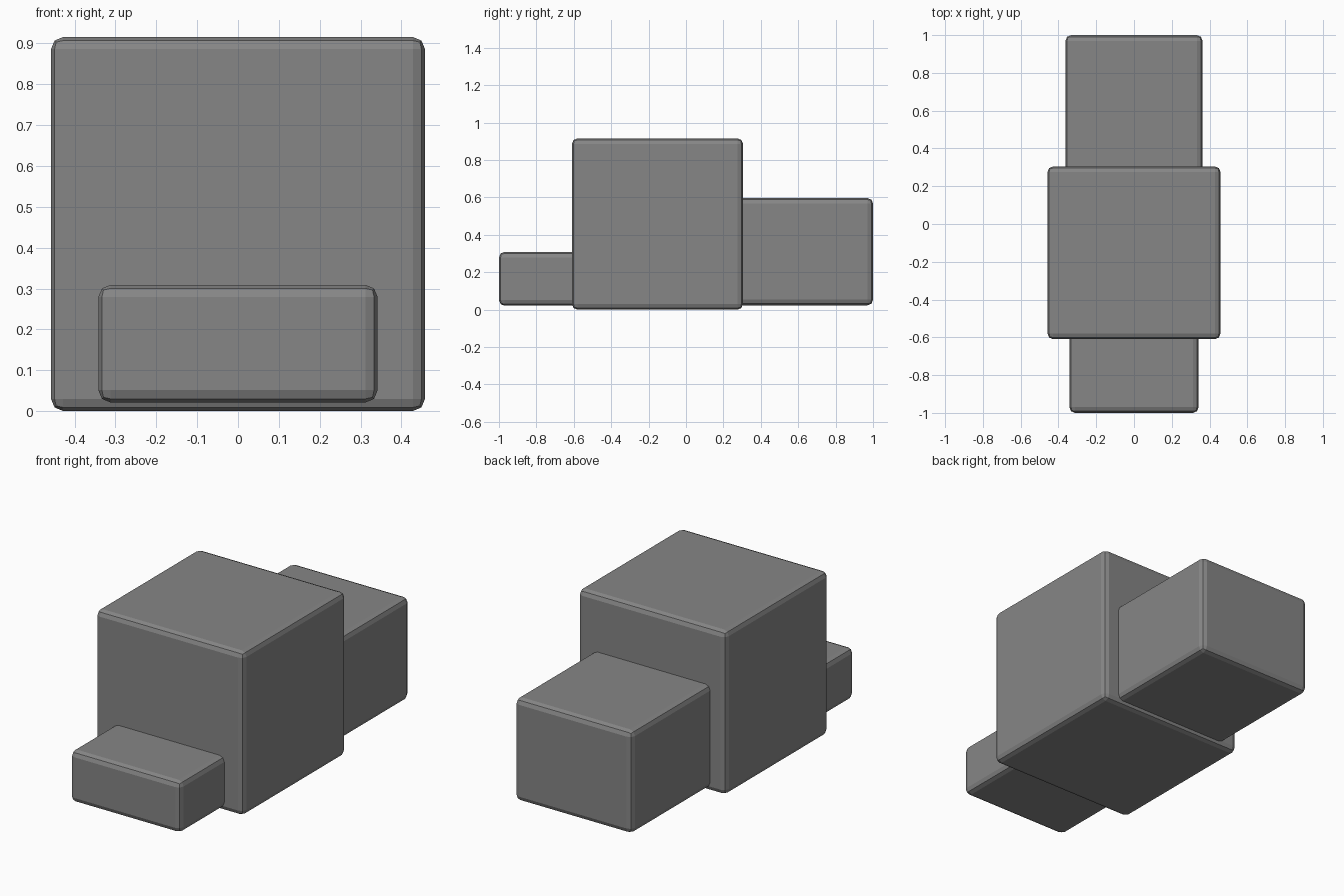
import bpy

if "Cube" in bpy.data.objects:
    bpy.data.objects.remove(bpy.data.objects["Cube"])

BEVEL = 0.03

# Dark grey finish shared by all blocks
dark_grey = bpy.data.materials.new("dark_grey")
dark_grey.diffuse_color = (0.24, 0.24, 0.24, 1)
dark_grey.use_nodes = True
dark_grey.node_tree.nodes["Principled BSDF"].inputs["Base Color"].default_value = dark_grey.diffuse_color


def rounded_box(name, half_width, y0, y1, z0, z1):
    """Box spanning the given limits, with narrow two-step rounded edges."""
    bpy.ops.mesh.primitive_cube_add(size=1, location=(0, (y0 + y1) / 2, (z0 + z1) / 2))
    box = bpy.context.object
    box.name = name
    box.scale = (half_width * 2, y1 - y0, z1 - z0)
    bpy.ops.object.transform_apply(location=False, rotation=False, scale=True)
    box.data.materials.append(dark_grey)
    mod = box.modifiers.new("edge_rounding", 'BEVEL')
    mod.width = BEVEL
    mod.segments = 2
    return box


# Tall central block
rounded_box("main_block", 0.458, -0.61, 0.305, 0.0, 0.916)
# Low front block and medium rear block, their inner ends sunk into the main block
rounded_box("front_block", 0.342, -1.0, -0.61 + BEVEL, 0.021, 0.309)
rounded_box("rear_block", 0.363, 0.305 - BEVEL, 1.0, 0.023, 0.597)
